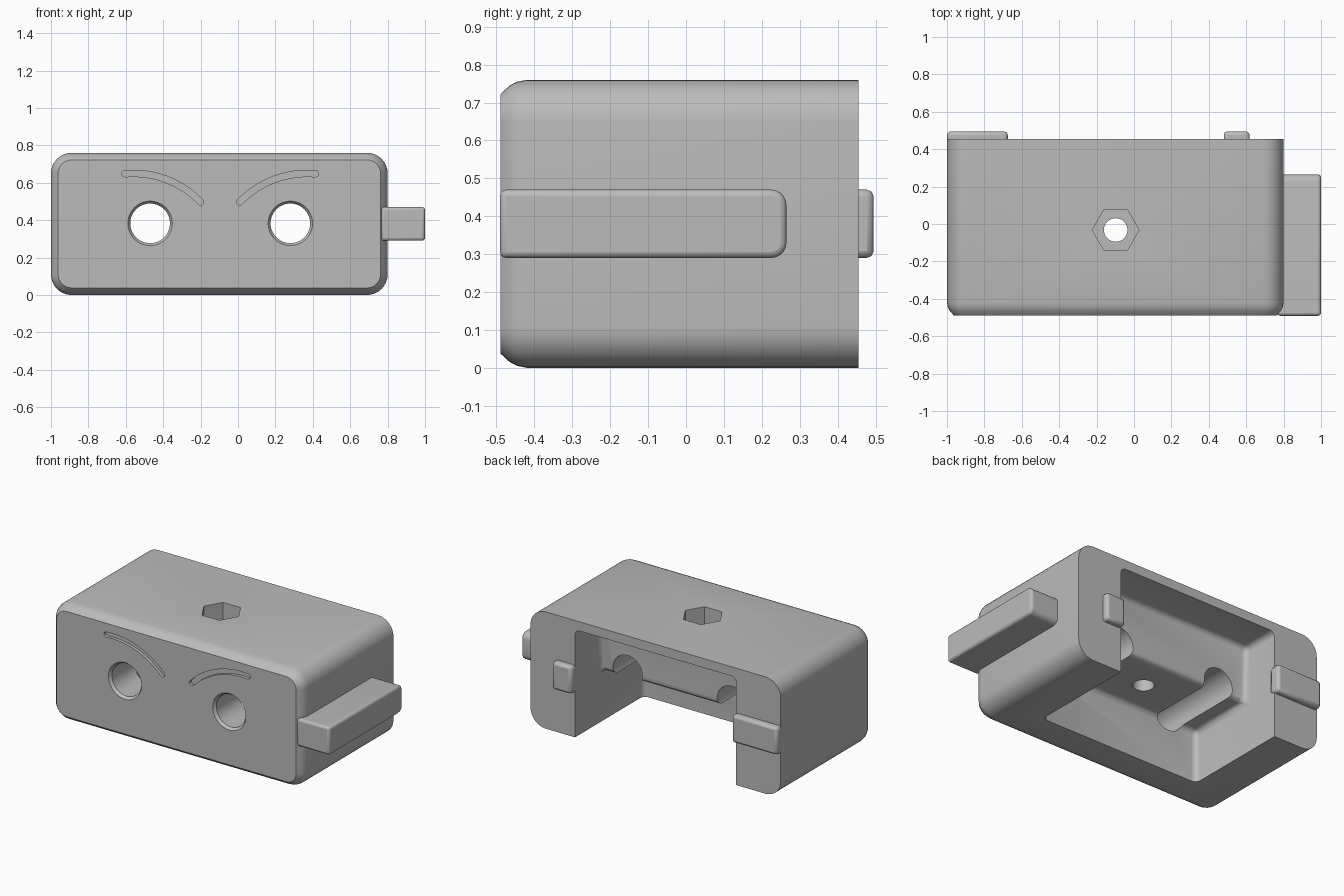
import bpy, bmesh, math
from mathutils import Matrix, Vector

cube = bpy.data.objects.get("Cube")
if cube:
    bpy.data.objects.remove(cube)

grey = bpy.data.materials.new("plain_grey")
grey.use_nodes = True
grey.diffuse_color = (0.5, 0.5, 0.5, 1)
grey.node_tree.nodes["Principled BSDF"].inputs["Base Color"].default_value = (0.5, 0.5, 0.5, 1)


def finish(name, bm):
    """Turn a bmesh into a grey object with outward normals."""
    bmesh.ops.recalc_face_normals(bm, faces=bm.faces)
    mesh = bpy.data.meshes.new(name)
    bm.to_mesh(mesh)
    bm.free()
    mesh.materials.append(grey)
    obj = bpy.data.objects.new(name, mesh)
    bpy.context.collection.objects.link(obj)
    return obj


def loft(name, rings):
    """Skin a stack of equally long point rings and cap both ends."""
    bm = bmesh.new()
    rows = [[bm.verts.new(p) for p in ring] for ring in rings]
    n = len(rows[0])
    for a, b in zip(rows, rows[1:]):
        for i in range(n):
            bm.faces.new((a[i], a[(i + 1) % n], b[(i + 1) % n], b[i]))
    bm.faces.new(rows[0])
    bm.faces.new(rows[-1])
    return finish(name, bm)


def rounded_rect(y, inset, x0=-1, x1=0.8, z0=0, z1=0.76, r=0.11, steps=8):
    ring = []
    for k, (cx, cz) in enumerate(((x1 - r, z1 - r), (x0 + r, z1 - r), (x0 + r, z0 + r), (x1 - r, z0 + r))):
        for i in range(steps + 1):
            a = math.pi / 2 * (k + i / steps)
            ring.append((cx + (r - inset) * math.cos(a), y, cz + (r - inset) * math.sin(a)))
    return ring


def circle(r, n, place):
    return [place(r * math.cos(2 * math.pi * i / n), r * math.sin(2 * math.pi * i / n)) for i in range(n)]


def box(name, lo, hi, bevel, segments, round_back=0):
    bm = bmesh.new()
    bmesh.ops.create_cube(bm, size=1)
    for v in bm.verts:
        v.co = [l + (c + 0.5) * (h - l) for l, h, c in zip(lo, hi, v.co)]
    if round_back:
        edges = [e for e in bm.edges if all(abs(v.co.y - hi[1]) < 1e-4 for v in e.verts)
                 and abs(e.verts[0].co.x - e.verts[1].co.x) > 1e-4]
        bmesh.ops.bevel(bm, geom=edges, offset=round_back, segments=5, profile=0.5, affect='EDGES')
    obj = finish(name, bm)
    mod = obj.modifiers.new("bevel", 'BEVEL')
    mod.width, mod.segments = bevel, segments
    mod.limit_method, mod.angle_limit = 'ANGLE', math.radians(40)
    return obj


# Rounded housing with a softened front rim
body = loft("housing", [rounded_rect(y, i) for y, i in
                        ((-0.49, 0.038), (-0.465, 0.015), (-0.445, 0.005), (-0.42, 0), (0.455, 0))])

cutters = []

# Stepped cavity, open at the bottom and the back
profile = ((0.6, -0.1), (-0.25, -0.1), (-0.25, 0.34), (0.2, 0.34), (0.2, 0.70), (0.6, 0.70))
cavity = loft("cavity_cutter", [[(x, y, z) for y, z in profile] for x in (-0.68, 0.48)])
bevel = cavity.modifiers.new("bevel", 'BEVEL')
bevel.width, bevel.segments = 0.035, 4
cutters.append(cavity)

# Eye holes with a chamfered mouth, and curved brow grooves
MID = -0.095
for side, label in ((-1, "right"), (1, "left")):
    ex = MID + side * 0.375
    cutters.append(loft(label + "_eye_cutter", [
        circle(r, 40, lambda a, b: (ex + a, y, 0.383 + b))
        for y, r in ((-0.52, 0.119), (-0.49, 0.119), (-0.472, 0.106), (0.3, 0.106))]))

    cx, cz, radius, half = MID + side * 0.465, 0.15, 0.5, 0.017
    outline = []
    for i in range(17):
        a = math.radians(-5 + 51 * i / 16)
        outline.append((radius + half, a))
    tip = [(radius + half * math.cos(t), math.radians(46) + half * math.sin(t) / radius)
           for t in (math.pi * k / 6 for k in range(1, 6))]
    inner = [(radius - half, a) for _, a in reversed(outline)]
    tail = [(radius - half * math.cos(t), math.radians(-5) - half * math.sin(t) / radius)
            for t in (math.pi * k / 6 for k in range(1, 6))]
    flat = [(cx - side * r * math.sin(a), cz + r * math.cos(a)) for r, a in outline + tip + inner + tail]
    cutters.append(loft(label + "_brow_cutter", [[(x, y, z) for x, z in flat] for y in (-0.55, -0.47)]))

# Hexagonal nut pocket above a bolt hole
for name, r, n, z0, z1 in (("nut_pocket_cutter", 0.125, 6, 0.56, 0.9), ("bolt_hole_cutter", 0.063, 32, 0.2, 0.8)):
    cutters.append(loft(name, [circle(r, n, lambda a, b: (-0.098 + a, -0.032 + b, z)) for z in (z0, z1)]))

for cutter in cutters:
    cutter.hide_render = True
    mod = body.modifiers.new(cutter.name, 'BOOLEAN')
    mod.operation, mod.solver, mod.object = 'DIFFERENCE', 'EXACT', cutter

# Bake the cuts into the housing, then drop the cutters
bpy.context.view_layer.update()
graph = bpy.context.evaluated_depsgraph_get()
baked = bpy.data.meshes.new_from_object(body.evaluated_get(graph))
body.modifiers.clear()
body.data = baked
for cutter in cutters:
    bpy.data.objects.remove(cutter)

# Side rail and the two latch tabs on the back
rail = box("side_rail", (0.765, -0.491, 0.29), (1, 0.265, 0.47), 0.016, 3, round_back=0.04)
wide_tab = box("wide_back_tab", (-1, 0.42, 0.29), (-0.675, 0.495, 0.47), 0.018, 2)
small_tab = box("small_back_tab", (0.48, 0.42, 0.29), (0.618, 0.495, 0.47), 0.018, 2)

# Smooth the rounds and keep the hard edges crisp
for obj in (body, rail, wide_tab, small_tab):
    bpy.ops.object.select_all(action='DESELECT')
    obj.select_set(True)
    bpy.context.view_layer.objects.active = obj
    bpy.ops.object.shade_smooth_by_angle(angle=math.radians(30))
